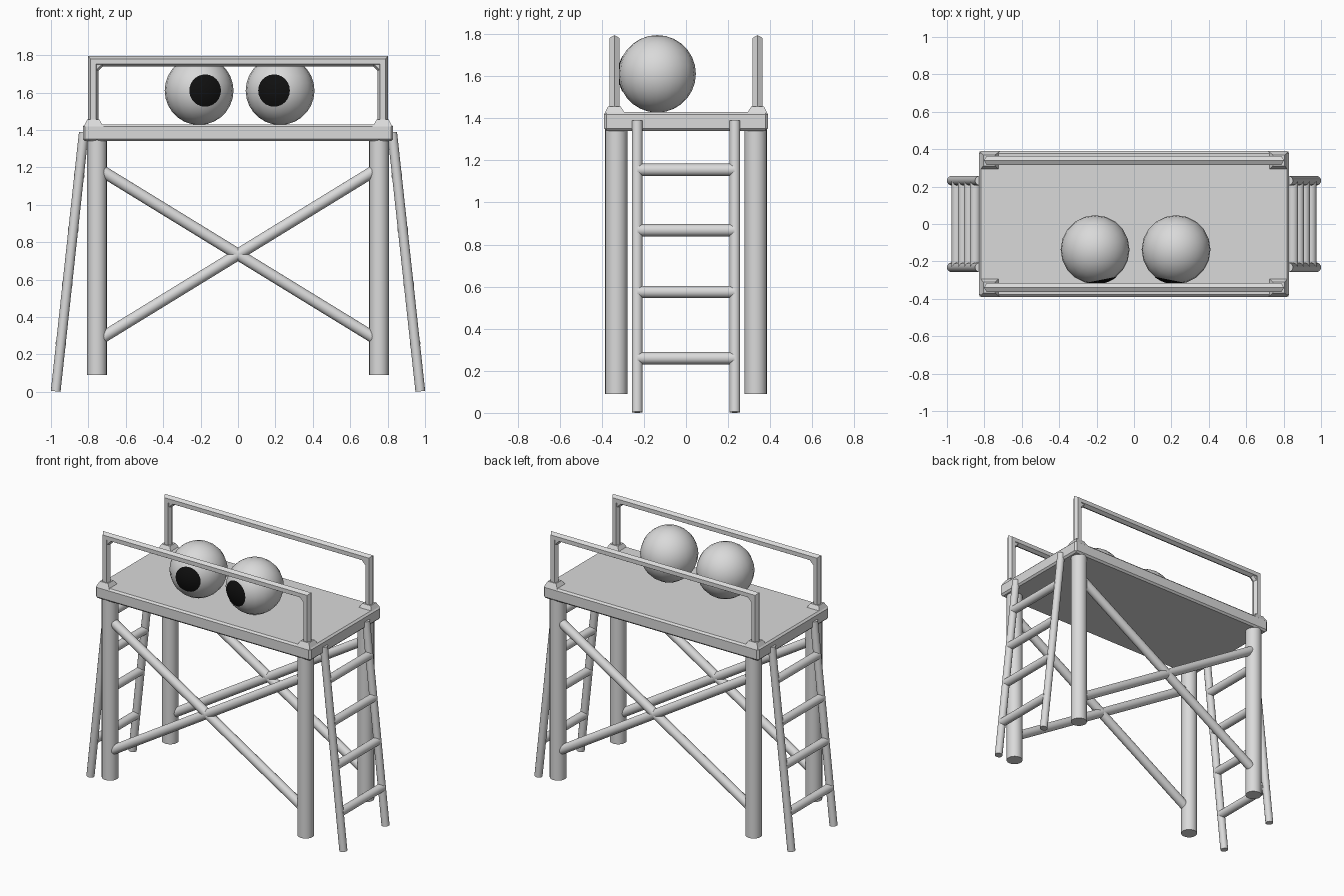
import bpy, bmesh, math
from mathutils import Vector, Matrix

cube = bpy.data.objects.get("Cube")
if cube:
    bpy.data.objects.remove(cube, do_unlink=True)


def material(name, rgb):
    m = bpy.data.materials.new(name)
    m.use_nodes = True
    m.diffuse_color = (*rgb, 1)
    m.node_tree.nodes["Principled BSDF"].inputs["Base Color"].default_value = (*rgb, 1)
    return m


GREY = material("light_grey", (0.7, 0.7, 0.7))
BLACK = material("black", (0.005, 0.005, 0.005))


def finish(name, bm, mat=GREY, smooth=None):
    bmesh.ops.recalc_face_normals(bm, faces=bm.faces)
    mesh = bpy.data.meshes.new(name)
    bm.to_mesh(mesh)
    bm.free()
    mesh.materials.append(mat)
    ob = bpy.data.objects.new(name, mesh)
    bpy.context.collection.objects.link(ob)
    if smooth:
        bpy.ops.object.select_all(action="DESELECT")
        ob.select_set(True)
        bpy.context.view_layer.objects.active = ob
        bpy.ops.object.shade_smooth_by_angle(angle=math.radians(smooth))
    return ob


def add_rod(bm, a, b, r, sides=16):
    a, b = Vector(a), Vector(b)
    turn = (b - a).to_track_quat("Z", "Y").to_matrix().to_4x4()
    bmesh.ops.create_cone(bm, cap_ends=True, segments=sides, radius1=r, radius2=r,
                          depth=(b - a).length,
                          matrix=Matrix.Translation((a + b) / 2) @ turn)


def rod(name, a, b, r, sides=16):
    bm = bmesh.new()
    add_rod(bm, a, b, r, sides)
    return finish(name, bm, smooth=50)


# platform slab with bevelled edges
bm = bmesh.new()
bmesh.ops.create_cube(bm, size=1, matrix=Matrix.Translation((0, 0, 1.385))
                      @ Matrix.Diagonal((1.66, 0.78, 0.09, 1)))
bmesh.ops.bevel(bm, geom=bm.edges[:], offset=0.012, segments=1, affect="EDGES")
finish("platform", bm)

SIDES = (("right", -1), ("left", 1))
ENDS = (("front", -1), ("back", 1))

# legs and the sloped feet of the railing posts
for end, sy in ENDS:
    for side, sx in SIDES:
        rod(f"{end}_{side}_leg", (sx * 0.754, sy * 0.331, 0.09),
            (sx * 0.754, sy * 0.331, 1.36), 0.053, 20)
        bm = bmesh.new()
        bmesh.ops.create_cube(bm, size=1, matrix=Matrix.Translation((sx * 0.772, sy * 0.338, 1.438))
                              @ Matrix.Diagonal((0.106, 0.1, 0.036, 1)))
        for v in bm.verts:
            if v.co.z > 1.44:
                v.co.x = sx * 0.774 + (v.co.x - sx * 0.772) * 0.6
                v.co.y = sy * 0.34 + (v.co.y - sy * 0.338) * 0.6
        finish(f"{end}_{side}_post_foot", bm)

# crossed braces between the legs
for end, sy in ENDS:
    for side, sx in SIDES:
        rod(f"{end}_{side}_brace", (sx * 0.75, sy * 0.338, 1.195),
            (-sx * 0.75, sy * 0.338, 0.275), 0.031)

# railings: six-sided bar swept with mitred corners, plus corner gussets
PATH = ((-1, 1.43, 0), (-1, 1.767, 1), (1, 1.767, 1), (1, 1.43, 0))
HEX = [(0.028 * math.cos(k * math.pi / 3), 0.028 * math.sin(k * math.pi / 3)) for k in range(6)]
for end, sy in ENDS:
    bm = bmesh.new()
    rings = [[bm.verts.new((sx * (0.774 + d), sy * 0.34 + w, z + d * up)) for d, w in HEX]
             for sx, z, up in PATH]
    for r0, r1 in zip(rings, rings[1:]):
        for k in range(6):
            n = (k + 1) % 6
            bm.faces.new((r0[k], r0[n], r1[n], r1[k]))
    bm.faces.new(rings[0])
    bm.faces.new(rings[-1])
    for side, sx in SIDES:
        add_rod(bm, (sx * 0.774, sy * 0.34, 1.72), (sx * 0.727, sy * 0.34, 1.767), 0.022, 6)
    finish(f"{end}_railing", bm)

# leaning ladders at both ends
for side, sx in SIDES:
    def lean(z):
        return sx * (0.975 - 0.1085 * z)
    for end, sy in ENDS:
        rod(f"{side}_ladder_{end}_rail", (lean(0.003), sy * 0.232, 0.003),
            (lean(1.388), sy * 0.232, 1.388), 0.026, 14)
    for i, z in enumerate((0.26, 0.575, 0.868, 1.155)):
        rod(f"{side}_ladder_rung_{i + 1}", (lean(z), -0.23, z), (lean(z), 0.23, z), 0.029, 14)

# ball eyes with dark pupils looking slightly inward
R = 0.184
for side, sx, cx in (("right", -1, -0.208), ("left", 1, 0.225)):
    place = Matrix.Translation((cx, -0.137, 1.611))
    bm = bmesh.new()
    bmesh.ops.create_uvsphere(bm, u_segments=20, v_segments=14, radius=R, matrix=place)
    finish(f"{side}_eye", bm, smooth=60)

    bm = bmesh.new()
    bmesh.ops.create_uvsphere(bm, u_segments=24, v_segments=26, radius=R + 0.002)
    limit = (R + 0.002) * math.cos(math.radians(29))
    bmesh.ops.delete(bm, geom=[v for v in bm.verts if v.co.z < limit], context="VERTS")
    gaze = Vector((-sx * 0.2, -1, 0)).to_track_quat("Z", "Y").to_matrix().to_4x4()
    bm.transform(place @ gaze)
    pupil = finish(f"{side}_pupil", bm, BLACK, smooth=60)
    if pupil.data.polygons[0].normal.y > 0:
        pupil.data.flip_normals()
